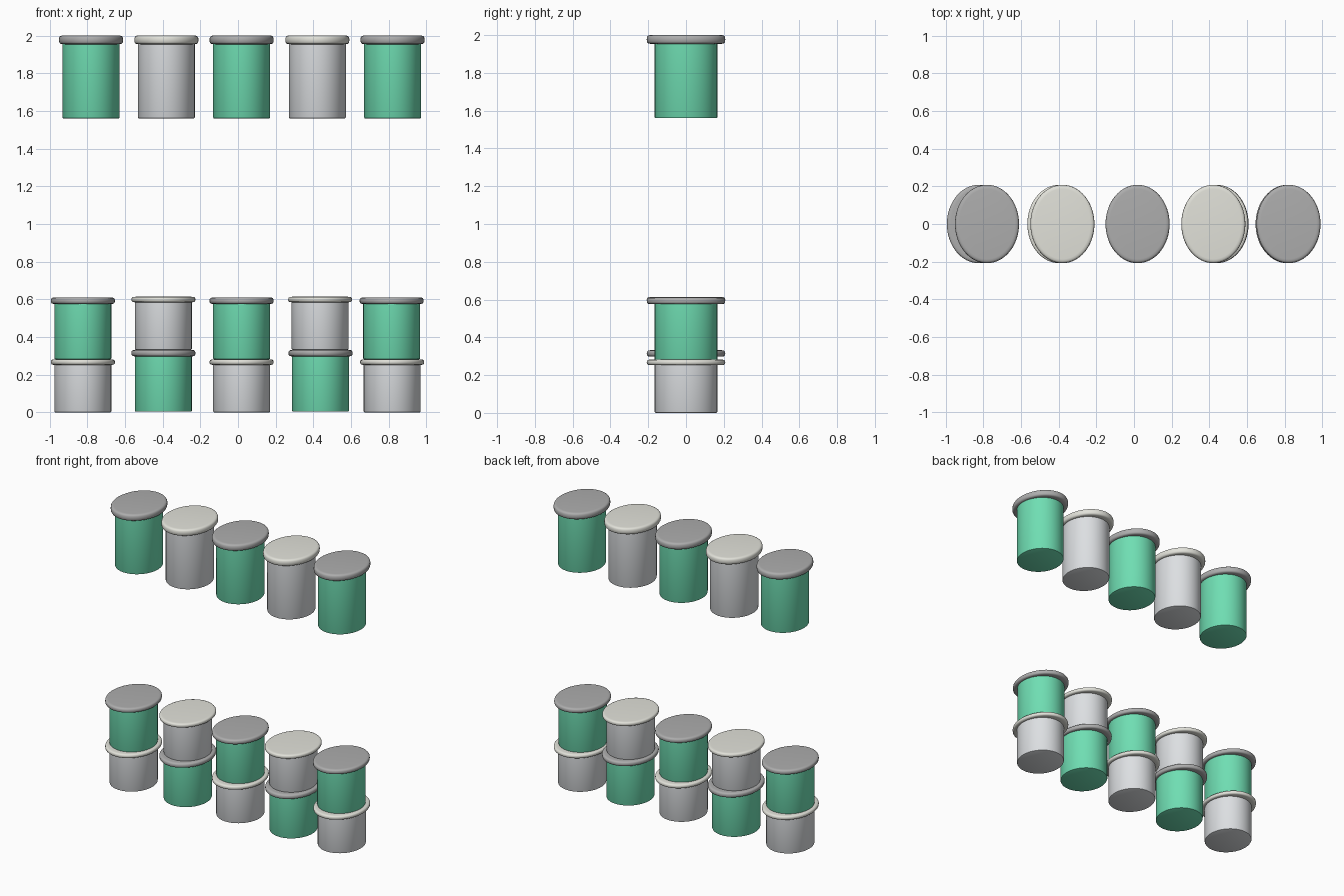
import bpy, bmesh, math

if "Cube" in bpy.data.objects:
    bpy.data.objects.remove(bpy.data.objects["Cube"])

SEG = 64
RATIO = 1.0   # profiles are (x radius, y radius, height as a fraction of jar height)
TALL, GREEN_H, GREY_H = 0.44, 0.328, 0.282


def material(name, rgb):
    m = bpy.data.materials.new(name)
    m.diffuse_color = (*rgb, 1)
    m.use_nodes = True
    m.node_tree.nodes["Principled BSDF"].inputs["Base Color"].default_value = m.diffuse_color
    return m


GREEN = material("green_body", (0.16, 0.73, 0.45))
GREY = material("grey_body", (0.72, 0.74, 0.76))
DARK = material("dark_lid", (0.42, 0.42, 0.42))
PALE = material("pale_lid", (0.76, 0.76, 0.70))


def oval(name, profile, loc, mat):
    """Closed oval solid lofted through rings of (x radius, y radius, z)."""
    bm = bmesh.new()
    rings = []
    for rx, ry, z in profile:
        rings.append([bm.verts.new((rx * math.cos(2 * math.pi * i / SEG),
                                    ry * math.sin(2 * math.pi * i / SEG), z))
                      for i in range(SEG)])
    for a, b in zip(rings, rings[1:]):
        for i in range(SEG):
            j = (i + 1) % SEG
            bm.faces.new((a[i], a[j], b[j], b[i]))
    bm.faces.new(rings[0][::-1])
    bm.faces.new(rings[-1])
    me = bpy.data.meshes.new(name)
    bm.to_mesh(me)
    bm.free()
    me.materials.append(mat)
    ob = bpy.data.objects.new(name, me)
    bpy.context.collection.objects.link(ob)
    ob.location = loc
    bpy.ops.object.select_all(action='DESELECT')
    ob.select_set(True)
    bpy.context.view_layer.objects.active = ob
    bpy.ops.object.shade_smooth_by_angle(angle=math.radians(35))
    return ob


def jar(name, x, z, h, green, lid_dx=0.0):
    # body with a slightly softened bottom edge
    bx, by = 0.151, 0.166
    e = 0.006
    oval(name + "_body", [(bx - e, by - e, 0), (bx - 0.3 * e, by - 0.3 * e, 0.3 * e),
                          (bx, by, e), (bx, by, h * 0.92)],
         (x, 0, z), GREEN if green else GREY)
    # lid: disc with an elliptical rounded rim
    lx, ly, t = 0.170, 0.208, h * 0.105
    r, half = 0.022, t / 2
    prof = []
    for k in range(9):
        a = -math.pi / 2 + math.pi * k / 8
        # superellipse gives a full, squarish rim
        c, s = abs(math.cos(a)) ** 0.7, math.copysign(abs(math.sin(a)) ** 0.7, a)
        inset = r * (1 - c)
        prof.append((lx - inset, ly - inset, half + half * s))
    oval(name + "_lid", prof, (x + lid_dx, 0, z + h - t), DARK if green else PALE)


# top row of tall jars
for i, x in enumerate((-0.78, -0.38, 0.019, 0.421, 0.82)):
    jar(f"top_jar_{i + 1}", x, 2 - TALL, TALL, i % 2 == 0)

# lower rows: stacked pairs, colours alternating
stacks = ((-0.823, -0.823), (-0.396, -0.396), (0.019, 0.019),
          (0.438, 0.436), (0.818, 0.815))
for i, (lower_x, upper_x) in enumerate(stacks):
    green_low = i % 2 == 1
    h_low, h_up = (GREEN_H, GREY_H) if green_low else (GREY_H, GREEN_H)
    z0 = 0.004 if green_low else 0.0
    jar(f"lower_jar_{i + 1}", lower_x, z0, h_low, green_low)
    jar(f"upper_jar_{i + 1}", upper_x, z0 + h_low, h_up, not green_low)
